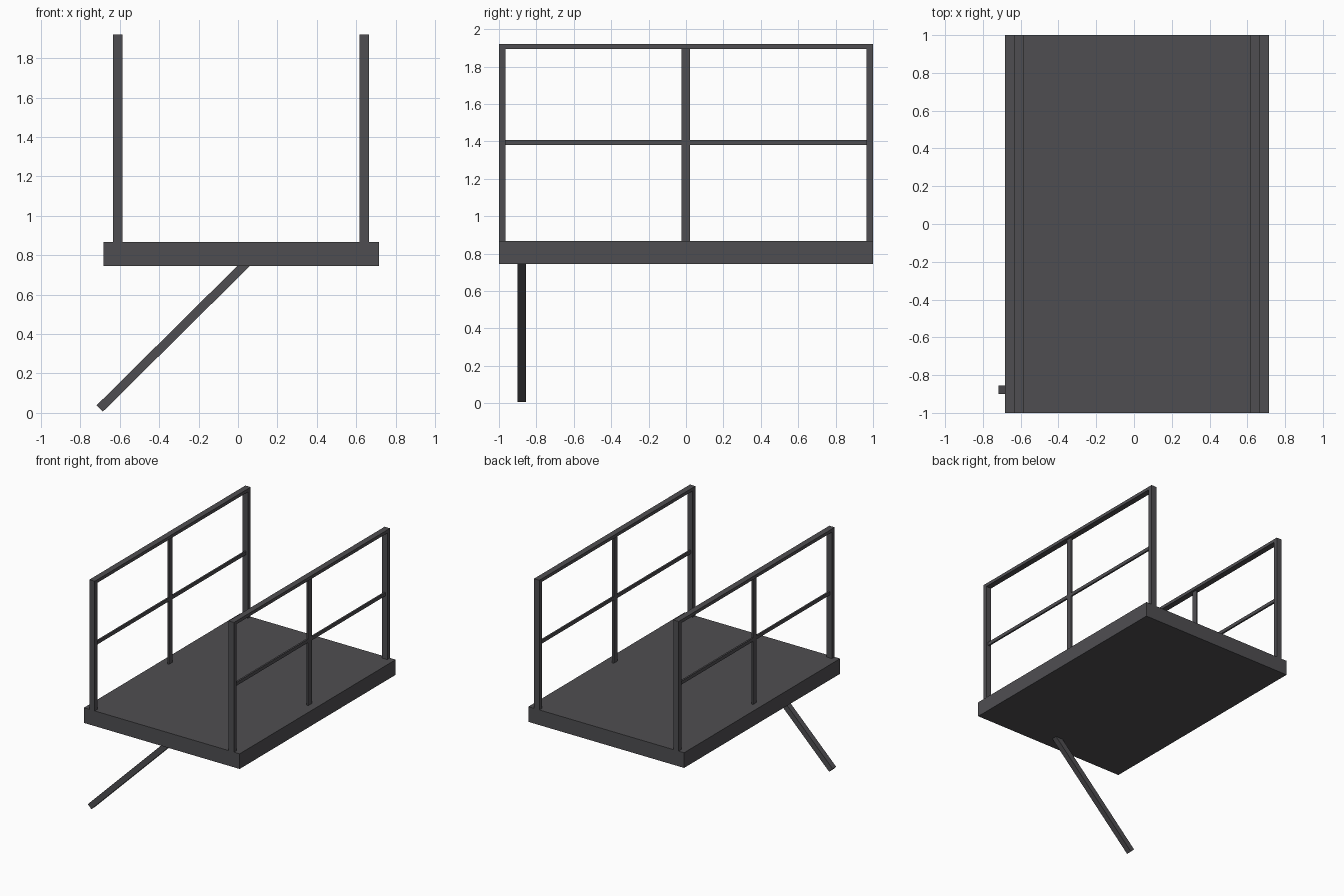
import bpy
import math
from mathutils import Matrix

if "Cube" in bpy.data.objects:
    bpy.data.objects.remove(bpy.data.objects["Cube"])

steel = bpy.data.materials.new("dark grey steel")
steel.diffuse_color = (0.078, 0.076, 0.083, 1.0)
steel.use_nodes = True
steel.node_tree.nodes["Principled BSDF"].inputs["Base Color"].default_value = steel.diffuse_color


def box(name, x, y, z):
    """Box from (min, max) ranges on each axis."""
    lo, hi = zip(x, y, z)
    centre = [(a + b) / 2 for a, b in zip(lo, hi)]
    size = [b - a for a, b in zip(lo, hi)]
    bpy.ops.mesh.primitive_cube_add(size=1, location=centre)
    ob = bpy.context.object
    ob.name = name
    ob.data.transform(Matrix.Diagonal((*size, 1)))
    ob.data.materials.append(steel)
    return ob


DECK_TOP, TOP = 0.868, 1.92

# Deck slab
box("deck", (-0.683, 0.715), (-1, 1), (0.745, DECK_TOP))

# Two railings: end posts, top rail, thin middle post and middle rail
for side, cx in (("left", -0.61), ("right", 0.64)):
    wide = (cx - 0.024, cx + 0.024)
    thin = (cx - 0.007, cx + 0.007)
    box(side + "_front_post", wide, (-1, -0.965), (DECK_TOP, TOP - 0.026))
    box(side + "_back_post", wide, (0.965, 1), (DECK_TOP, TOP - 0.026))
    box(side + "_top_rail", wide, (-1, 1), (TOP - 0.026, TOP))
    box(side + "_middle_post", thin, (-0.024, 0.022), (DECK_TOP, TOP - 0.026))
    box(side + "_middle_rail", thin, (-0.965, 0.965), (1.38, 1.408))

# Slanted brace under the deck
x0, z0, x1, z1 = -0.702, 0.022, 0.045, 0.762
length = math.hypot(x1 - x0, z1 - z0)
brace = box("brace", (-length / 2, length / 2), (-0.9, -0.855), (-0.0225, 0.0225))
brace.location.x, brace.location.z = (x0 + x1) / 2, (z0 + z1) / 2
brace.rotation_euler.y = -math.atan2(z1 - z0, x1 - x0)
